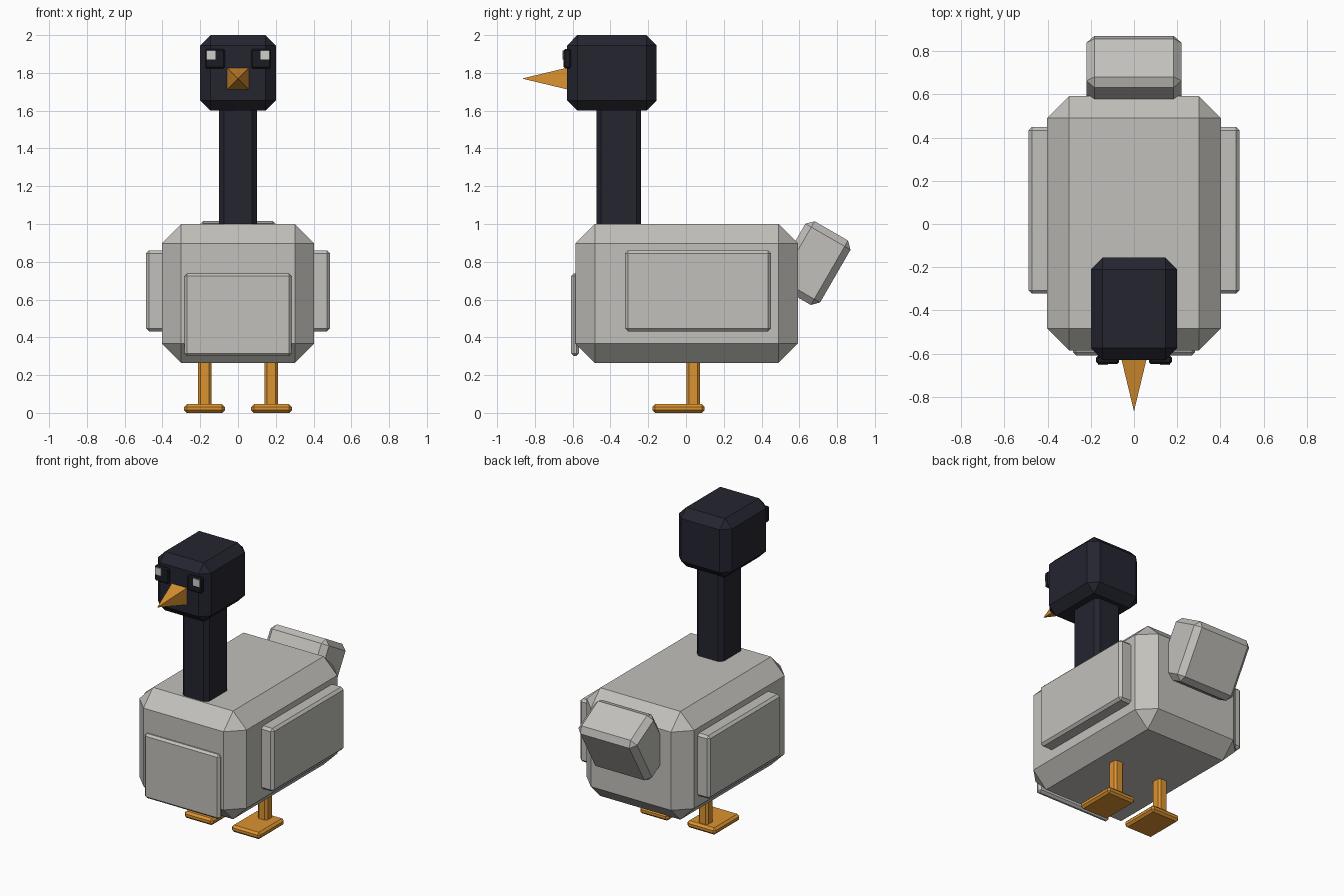
import bpy
import bmesh
from math import radians
from mathutils import Matrix, Vector

cube = bpy.data.objects.get("Cube")
if cube:
    bpy.data.objects.remove(cube, do_unlink=True)


def material(name, rgb):
    mat = bpy.data.materials.new(name)
    mat.use_nodes = True
    color = (*rgb, 1.0)
    mat.diffuse_color = color
    mat.node_tree.nodes["Principled BSDF"].inputs["Base Color"].default_value = color
    return mat


GREY = material("feather grey", (0.54, 0.53, 0.50))
NAVY = material("dark navy", (0.018, 0.018, 0.03))
BLACK = material("eye black", (0.011, 0.012, 0.017))
PALE = material("eye glint", (0.62, 0.62, 0.60))
ORANGE = material("orange", (0.71, 0.29, 0.03))


def finish(name, bm, mat):
    mesh = bpy.data.meshes.new(name)
    bm.to_mesh(mesh)
    bm.free()
    mesh.materials.append(mat)
    obj = bpy.data.objects.new(name, mesh)
    bpy.context.collection.objects.link(obj)
    return obj


def box(name, mat, x, y, z, bevel=0.0, tilt=0.0):
    """Chamfered box spanning the given (min, max) ranges, tilted about x."""
    size = Vector([r[1] - r[0] for r in (x, y, z)])
    center = Vector([(r[0] + r[1]) / 2 for r in (x, y, z)])
    bm = bmesh.new()
    bmesh.ops.create_cube(bm, size=1.0)
    bmesh.ops.scale(bm, vec=size, verts=bm.verts)
    if bevel:
        bmesh.ops.bevel(bm, geom=bm.edges[:], offset=bevel, segments=1,
                        affect='EDGES', profile=0.5)
    obj = finish(name, bm, mat)
    obj.location = center
    obj.rotation_euler.x = tilt
    return obj


# Body, chest plate and tail
box("body", GREY, (-0.403, 0.403), (-0.585, 0.592), (0.265, 1.0), 0.102)
box("chest_plate", GREY, (-0.283, 0.283), (-0.608, -0.567), (0.30, 0.738), 0.014)
box("tail", GREY, (-0.22, 0.22), (0.533, 0.809), (0.596, 0.99), 0.036, radians(-30))

# Neck and head
box("neck", NAVY, (-0.1, 0.1), (-0.475, -0.238), (0.95, 1.65), 0.025)
box("head", NAVY, (-0.2, 0.2), (-0.63, -0.155), (1.6, 2.0), 0.055)

# Beak: a square pyramid pointing forward
bm = bmesh.new()
bmesh.ops.create_cone(bm, cap_ends=True, segments=4, radius1=0.06 * 2 ** 0.5,
                      radius2=0.0, depth=0.25)
bmesh.ops.remove_doubles(bm, verts=bm.verts, dist=0.0001)
corner = max(bm.verts, key=lambda v: v.co.to_2d().length).co
turn = radians(45) if min(abs(corner.x), abs(corner.y)) < 0.01 else 0.0
bmesh.ops.rotate(bm, verts=bm.verts, matrix=Matrix.Rotation(turn, 3, 'Z'))
bmesh.ops.rotate(bm, verts=bm.verts, matrix=Matrix.Rotation(radians(90), 3, 'X'))
beak = finish("beak", bm, ORANGE)
beak.location = (0, -0.743, 1.77)

# Paired parts, built for each side
for side, s in (("left", 1), ("right", -1)):
    def span(a, b):
        return tuple(sorted((s * a, s * b)))

    box(side + "_wing", GREY, span(0.36, 0.488), (-0.323, 0.45), (0.432, 0.86), 0.016)
    box(side + "_leg", ORANGE, span(0.14, 0.212), (0.003, 0.075), (0.02, 0.32), 0.014)
    box(side + "_foot", ORANGE, span(0.07, 0.285), (-0.178, 0.098), (0.0, 0.046), 0.014)
    box(side + "_eye", BLACK, span(0.07, 0.175), (-0.648, -0.61), (1.823, 1.927), 0.008)
    box(side + "_eye_glint", PALE, span(0.12, 0.167), (-0.654, -0.646), (1.87, 1.918))
